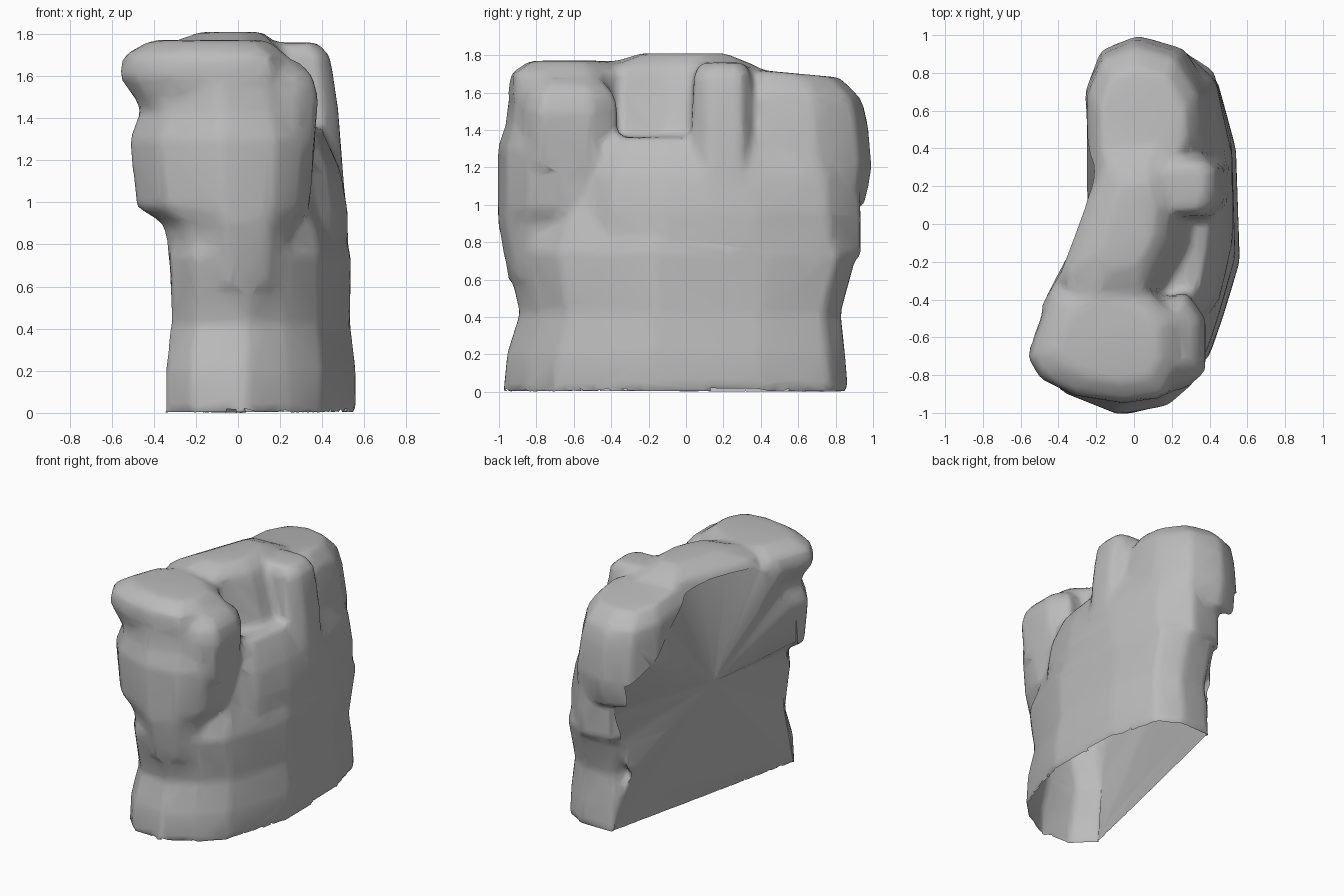
import bpy
import bmesh

cube = bpy.data.objects.get("Cube")
if cube:
    bpy.data.objects.remove(cube, do_unlink=True)

rock_bmesh = bmesh.new()


def merge(chunk):
    """Add a closed chunk of stone to the rock."""
    bmesh.ops.recalc_face_normals(chunk, faces=chunk.faces[:])
    mesh = bpy.data.meshes.new("chunk")
    chunk.to_mesh(mesh)
    chunk.free()
    rock_bmesh.from_mesh(mesh)
    bpy.data.meshes.remove(mesh)


def hull(points):
    """Wrap points in one convex chunk."""
    chunk = bmesh.new()
    for point in points:
        chunk.verts.new(point)
    result = bmesh.ops.convex_hull(chunk, input=chunk.verts[:])
    loose = set(result["geom_interior"]) | set(result["geom_unused"])
    bmesh.ops.delete(chunk, geom=[g for g in loose if isinstance(g, bmesh.types.BMVert)], context="VERTS")
    merge(chunk)


def stack(outline, center, levels):
    """Pile up chunks between levels: height, x scale, y scale, x shift, y shift, slope along y."""
    cx, cy = center
    rings = [[(cx + (x - cx) * scale_x + shift_x,
               cy + (y - cy) * scale_y + shift_y,
               z + (y - cy) * slope) for x, y in outline]
             for z, scale_x, scale_y, shift_x, shift_y, slope in levels]
    for lower, upper in zip(rings, rings[1:]):
        hull(lower + upper)


def fan(bm, tip, loop):
    """Join a tip to every edge of a loop."""
    apex = bm.verts.new(tip)
    for first, second in zip(loop, loop[1:] + loop[:1]):
        bm.faces.new((apex, first, second))


# Wide foot and lower wall, with a waist above the ground
stack(
    outline=[(-.35, -.8), (-.22, -.95), (.04, -.98), (.24, -.86), (.4, -.7), (.47, -.5),
             (.56, -.2), (.54, .4), (.44, .77), (.27, .87), (.02, .85)],
    center=(.1, 0),
    levels=[
        (0, 1, 1, 0, 0, 0),
        (.2, 1, .98, 0, 0, 0),
        (.42, .94, .93, 0, .02, 0),
        (.75, .95, 1.02, 0, .03, 0),
        (1.05, .75, .84, 0, .03, 0),
    ],
)

# Broad middle wall behind the front column, leaning in as it rises
stack(
    outline=[(-.22, -.5), (.3, -.6), (.46, -.4), (.53, -.1), (.53, .36),
             (.44, .76), (.24, .94), (-.02, .9), (-.24, .6)],
    center=(.1, .2),
    levels=[
        (.72, .98, 1, 0, 0, 0),
        (.95, .98, 1, 0, 0, 0),
        (1.15, .9, .98, 0, 0, 0),
        (1.36, .68, .9, 0, 0, 0),
    ],
)

# Front column with a swollen band
stack(
    outline=[(-.52, -.72), (-.38, -.89), (-.08, -1.01), (.18, -.96), (.32, -.84),
             (.37, -.65), (.34, -.42), (-.1, -.28), (-.42, -.35)],
    center=(-.05, -.6),
    levels=[
        (.6, .64, .86, .04, 0, 0),
        (.9, .72, 1, .03, 0, 0),
        (.98, .93, 1, 0, 0, 0),
        (1.3, 1, 1, 0, 0, 0),
        (1.42, .9, .9, 0, 0, 0),
        (1.55, .92, .86, 0, 0, 0),
    ],
)

# Overhanging brow
stack(
    outline=[(-.57, -.7), (-.5, -.82), (-.32, -.91), (-.05, -.95), (.16, -.92), (.25, -.75),
             (.24, -.5), (.1, -.36), (-.2, -.28), (-.45, -.36)],
    center=(-.1, -.62),
    levels=[
        (1.38, .74, .84, .03, 0, 0),
        (1.6, 1, 1, 0, 0, 0),
        (1.7, .95, .97, 0, 0, 0),
        (1.77, .68, .66, 0, 0, 0),
    ],
)

# Lower shoulder beside the brow
stack(
    outline=[(.1, -.9), (.28, -.87), (.38, -.78), (.38, -.5), (.28, -.36), (.1, -.4)],
    center=(.15, -.62),
    levels=[
        (1.2, .9, .95, 0, 0, 0),
        (1.5, 1, 1, 0, 0, 0),
        (1.6, .88, .92, 0, 0, 0),
        (1.67, .6, .65, 0, 0, 0),
    ],
)

# Rounded back block
stack(
    outline=[(-.25, .2), (.25, .2), (.41, .4), (.4, .7), (.26, .93),
             (.02, 1), (-.17, .92), (-.26, .7)],
    center=(.05, .5),
    levels=[
        (1.0, 1.05, .92, 0, 0, 0),
        (1.2, 1.02, 1, 0, 0, 0),
        (1.45, .95, .95, -.01, 0, 0),
        (1.6, .9, .88, -.02, 0, -.06),
        (1.71, .68, .65, -.02, 0, -.06),
    ],
)

# Winding crest joining the front and back blocks
stack(
    outline=[(-.43, -.3), (-.3, -.5), (.05, -.42), (.22, -.1), (.24, .2),
             (.15, .42), (-.16, .4), (-.2, .08)],
    center=(-.04, 0),
    levels=[
        (1.0, 1.2, 1, .1, 0, 0),
        (1.35, 1.1, 1, .05, 0, 0),
        (1.62, 1, 1, 0, 0, 0),
        (1.74, .86, .92, 0, 0, 0),
        (1.81, .45, .5, .03, 0, 0),
    ],
)

# Small side pinnacle
stack(
    outline=[(.1, .03), (.4, .03), (.47, .12), (.47, .3), (.38, .36), (.1, .36)],
    center=(.25, .2),
    levels=[
        (.95, 1.2, 1, 0, 0, 0),
        (1.45, 1.02, 1, 0, 0, 0),
        (1.7, .8, .92, .01, 0, 0),
        (1.76, .55, .7, 0, 0, 0),
    ],
)

# Split face: a shallow fan from one point out to a ragged rim
split_center = (-.25, .02, .9)
split_rim = [
    (-.34, -.8, -.01), (-.31, -.72, .45), (-.34, -.72, .88), (-.46, -.66, 1),
    (-.5, -.6, 1.32), (-.45, -.5, 1.42), (-.5, -.45, 1.62), (-.4, -.28, 1.69),
    (-.28, -.08, 1.7), (-.15, .08, 1.7), (-.12, .32, 1.66), (-.25, .55, 1.5),
    (-.24, .75, 1.3), (-.1, .93, 1.18), (0, .88, .88), (-.06, .77, .4), (.04, .83, -.01),
]
filling = bmesh.new()
rim = [filling.verts.new(point) for point in split_rim]
fan(filling, split_center, rim)
fan(filling, (.15, 0, .7), rim)
merge(filling)


def add_object(name, bm):
    mesh = bpy.data.meshes.new(name)
    bm.to_mesh(mesh)
    bm.free()
    obj = bpy.data.objects.new(name, mesh)
    bpy.context.collection.objects.link(obj)
    return obj


# Cutter that trims everything beyond the split face
cut = bmesh.new()
rim = [cut.verts.new(point) for point in split_rim]
outer = [cut.verts.new((-1, y, z)) for x, y, z in split_rim]
fan(cut, split_center, rim)
fan(cut, (-1, .02, .9), outer)
for i in range(len(rim)):
    cut.faces.new((rim[i - 1], rim[i], outer[i], outer[i - 1]))
bmesh.ops.recalc_face_normals(cut, faces=cut.faces[:])
cutter = add_object("split_cutter", cut)
cutter.hide_render = True

# Fuse the chunks into one weathered skin, then split it
rock = add_object("rock", rock_bmesh)
for other in bpy.context.selected_objects:
    other.select_set(False)
bpy.context.view_layer.objects.active = rock
rock.select_set(True)
fuse = rock.modifiers.new("fuse", "REMESH")
fuse.mode = "VOXEL"
fuse.voxel_size = .025
wear = rock.modifiers.new("wear", "SMOOTH")
wear.iterations = 8
facet = rock.modifiers.new("facet", "DECIMATE")
facet.ratio = .1
split = rock.modifiers.new("split", "BOOLEAN")
split.object = cutter
for name in ("fuse", "wear", "facet", "split"):
    bpy.ops.object.modifier_apply(modifier=name)
bpy.data.objects.remove(cutter, do_unlink=True)

# Open underside
shell = bmesh.new()
shell.from_mesh(rock.data)
under = [f for f in shell.faces if f.normal.z < -.6 and f.calc_center_median().z < .05]
bmesh.ops.delete(shell, geom=under, context="FACES")
shell.to_mesh(rock.data)
shell.free()

# Plain stone colour
stone = bpy.data.materials.new("grey stone")
stone.use_nodes = True
grey = (.5, .5, .5, 1)
stone.diffuse_color = grey
stone.node_tree.nodes["Principled BSDF"].inputs["Base Color"].default_value = grey
rock.data.materials.clear()
rock.data.materials.append(stone)
bpy.ops.object.shade_smooth_by_angle(angle=.9)
